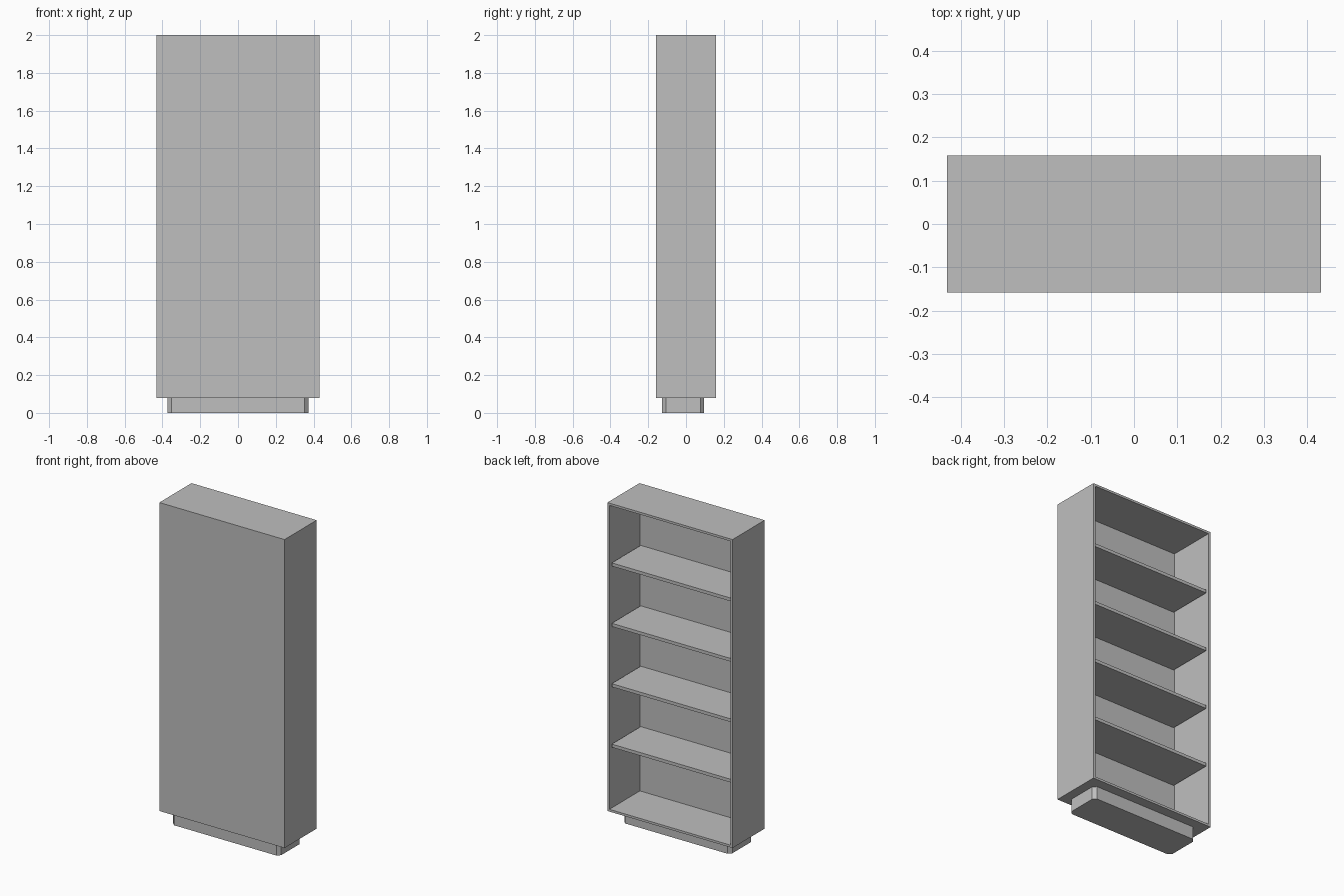
import bpy
import bmesh

default_cube = bpy.data.objects.get("Cube")
if default_cube:
    bpy.data.objects.remove(default_cube, do_unlink=True)

# Single plain grey finish
grey = bpy.data.materials.new("grey_finish")
grey.use_nodes = True
colour = (0.52, 0.52, 0.52, 1.0)
grey.diffuse_color = colour
grey.node_tree.nodes["Principled BSDF"].inputs["Base Color"].default_value = colour

WIDTH, DEPTH, HEIGHT = 0.862, 0.316, 2.0
BASE_TOP = 0.08
BOARD = 0.02
BACK = 0.016
RECESS = 0.015
BAYS = 5


def box_mesh(x0, x1, y0, y1, z0, z1):
    bm = bmesh.new()
    bmesh.ops.create_cube(bm, size=1)
    for v in bm.verts:
        v.co.x = x1 if v.co.x > 0 else x0
        v.co.y = y1 if v.co.y > 0 else y0
        v.co.z = z1 if v.co.z > 0 else z0
    bm.normal_update()
    return bm


def finish(name, bm):
    bmesh.ops.recalc_face_normals(bm, faces=bm.faces)
    mesh = bpy.data.meshes.new(name)
    bm.to_mesh(mesh)
    bm.free()
    mesh.materials.append(grey)
    obj = bpy.data.objects.new(name, mesh)
    bpy.context.collection.objects.link(obj)
    return obj


# Carcass: a box hollowed out from its open side
hx, hy = WIDTH / 2, DEPTH / 2
bm = box_mesh(-hx, hx, -hy, hy, BASE_TOP, HEIGHT)
opening = max(bm.faces, key=lambda f: f.normal.y)
bmesh.ops.inset_region(bm, faces=[opening], thickness=BOARD)
pushed = bmesh.ops.extrude_discrete_faces(bm, faces=[opening])["faces"]
for v in pushed[0].verts:
    v.co.y = -hy + BACK
finish("carcass", bm)

# Evenly spaced shelves, set slightly back from the opening
floor_z = BASE_TOP + BOARD
spacing = (HEIGHT - BOARD - floor_z) / BAYS
for i in range(1, BAYS):
    z = floor_z + i * spacing
    inner = hx - BOARD
    finish(f"shelf_{i}", box_mesh(-inner, inner, -hy + BACK, hy - RECESS, z, z + BOARD))

# Plinth with chamfered upright corners
bm = box_mesh(-0.372, 0.372, -0.126, 0.096, 0, BASE_TOP)
uprights = [e for e in bm.edges if abs(e.verts[0].co.z - e.verts[1].co.z) > 0.01]
bmesh.ops.bevel(bm, geom=uprights, offset=0.02, segments=1, affect='EDGES')
finish("plinth", bm)
